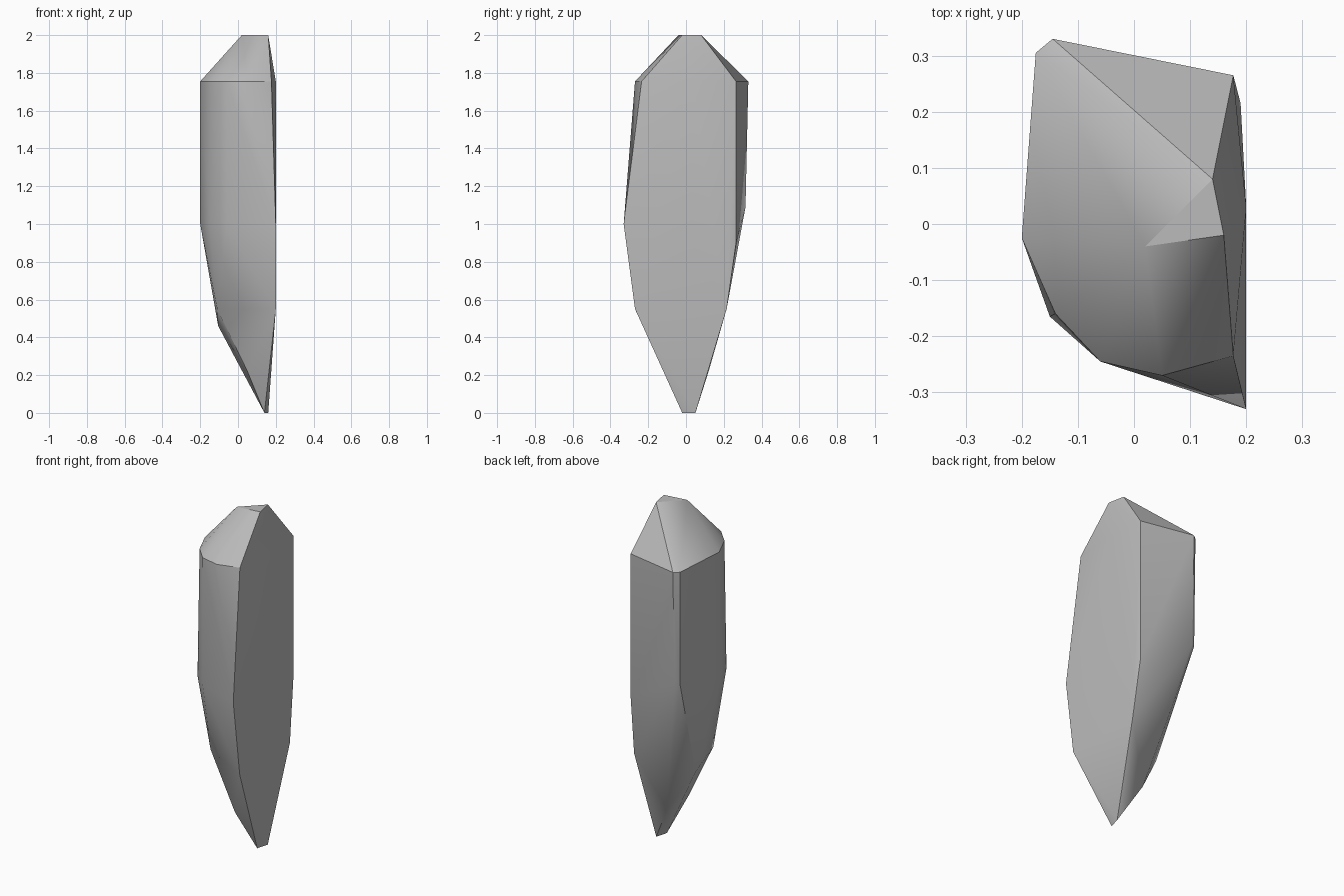
import bpy
import bmesh
import math

# Remove the default object only
default_cube = bpy.data.objects.get("Cube")
if default_cube:
    bpy.data.objects.remove(default_cube, do_unlink=True)


def make_material(name, colour):
    material = bpy.data.materials.new(name)
    material.use_nodes = True
    material.diffuse_color = colour
    material.node_tree.nodes["Principled BSDF"].inputs["Base Color"].default_value = colour
    return material


def ring(height, outline):
    """Place a flat outline at one height."""
    return [(x, y, height) for x, y in outline]


def make_hull(name, points, material, smooth_angle):
    """Wrap a faceted stone skin around the given sections."""
    mesh = bpy.data.meshes.new(name)
    shape = bmesh.new()
    for point in points:
        shape.verts.new(point)
    result = bmesh.ops.convex_hull(shape, input=shape.verts[:])
    unused = {item for item in result["geom_interior"] + result["geom_unused"]
              if isinstance(item, bmesh.types.BMVert)}
    bmesh.ops.delete(shape, geom=list(unused), context="VERTS")
    bmesh.ops.recalc_face_normals(shape, faces=shape.faces[:])
    shape.to_mesh(mesh)
    shape.free()
    mesh.materials.append(material)

    stone = bpy.data.objects.new(name, mesh)
    bpy.context.collection.objects.link(stone)
    bpy.ops.object.select_all(action="DESELECT")
    stone.select_set(True)
    bpy.context.view_layer.objects.active = stone
    bpy.ops.object.shade_smooth_by_angle(angle=math.radians(smooth_angle))
    return stone


# Small cut at the summit and blunt tip at the foot
summit = ring(2, [(.02, -.04), (.16, -.02), (.14, .08)])
foot = ring(0, [(.14, -.02), (.16, .05)])

# Shoulder where the sloping crown meets the upright sides
shoulder = ring(1.755, [
    (.177, -.235), (.2, .03), (.177, .265), (-.145, .33), (-.175, .305),
    (-.2, -.025), (-.14, -.16), (-.06, -.245), (.05, -.27),
])

# Widest part of the body
waist = ring(1, [(.2, -.33), (-.2, -.025), (-.15, -.165), (-.06, -.245)])
back_waist = ring(1.09, [(-.145, .315), (-.17, .3)])
side_waist = ring(.9, [(.177, .265), (.2, .03)])

# Taper towards the foot
taper = ring(.55, [(.2, -.27), (.19, .215), (-.11, -.1)])
back_taper = ring(.46, [(-.105, .06)])
low_taper = ring(.22, [(.05, -.1), (.04, .12)])

stone_grey = make_material("stone grey", (.5, .5, .5, 1))
make_hull(
    "stone_shard",
    summit + shoulder + waist + back_waist + side_waist
    + taper + back_taper + low_taper + foot,
    stone_grey,
    smooth_angle=30,
)
